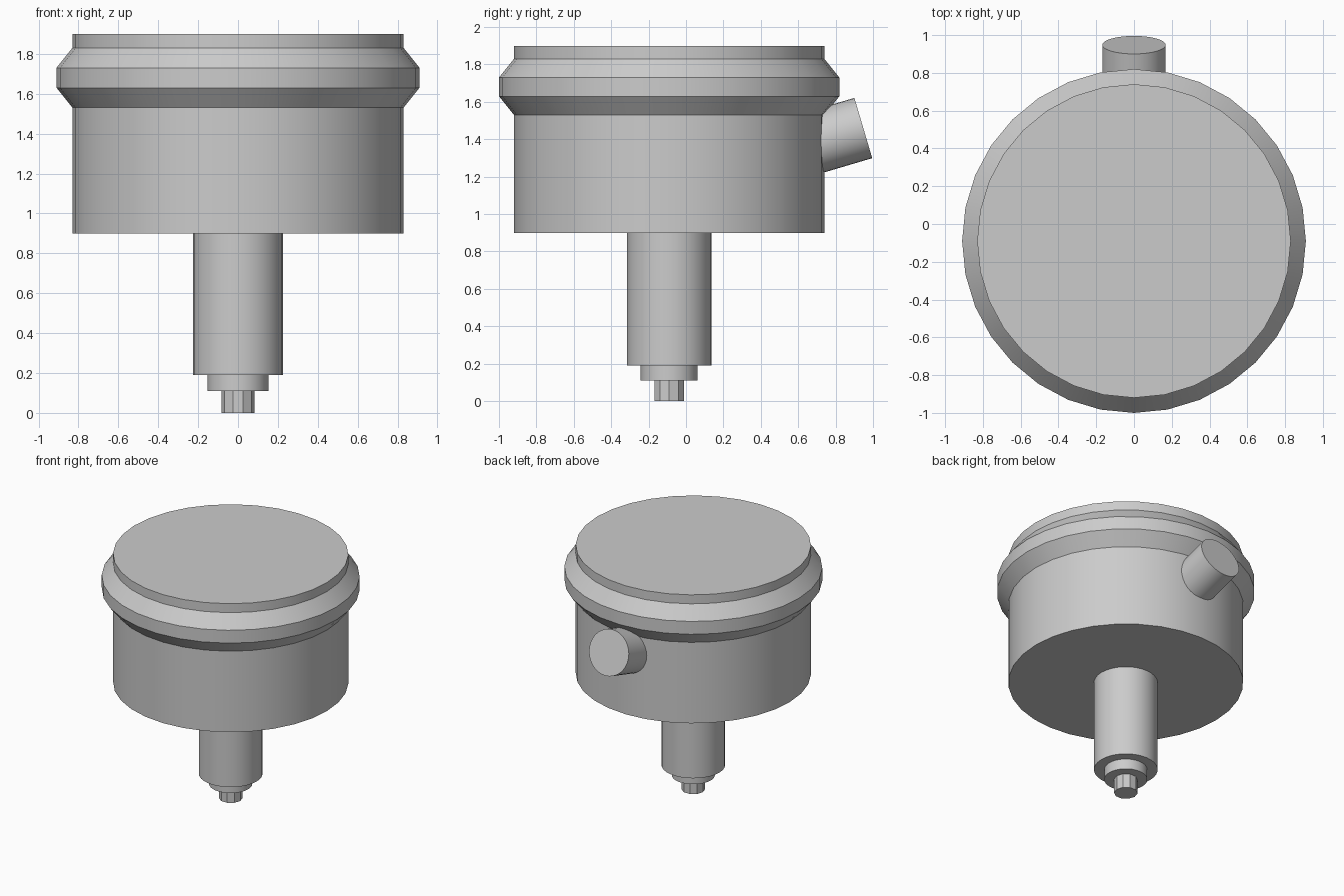
import bpy
import bmesh
import math
from mathutils import Matrix, Vector

if "Cube" in bpy.data.objects:
    bpy.data.objects.remove(bpy.data.objects["Cube"])

AXIS = Vector((0, -0.09, 0))

grey = bpy.data.materials.new("light_grey")
grey.use_nodes = True
colour = (0.6, 0.6, 0.6, 1)
grey.diffuse_color = colour
grey.node_tree.nodes["Principled BSDF"].inputs["Base Color"].default_value = colour


def turned(name, profile, sides=32, matrix=Matrix.Translation(AXIS)):
    """Closed solid of revolution from (radius, height) points, bottom to top."""
    bm = bmesh.new()
    rings = []
    for r, z in profile:
        angles = [2 * math.pi * i / sides for i in range(sides)]
        rings.append([bm.verts.new((r * math.cos(a), r * math.sin(a), z)) for a in angles])
    for low, high in zip(rings, rings[1:]):
        for i in range(sides):
            j = (i + 1) % sides
            bm.faces.new((low[i], low[j], high[j], high[i]))
    bm.faces.new(rings[0][::-1])
    bm.faces.new(rings[-1])
    bm.transform(matrix)
    mesh = bpy.data.meshes.new(name)
    bm.to_mesh(mesh)
    bm.free()
    mesh.materials.append(grey)
    obj = bpy.data.objects.new(name, mesh)
    bpy.context.collection.objects.link(obj)
    bpy.ops.object.select_all(action="DESELECT")
    obj.select_set(True)
    bpy.context.view_layer.objects.active = obj
    bpy.ops.object.shade_smooth_by_angle(angle=math.radians(30))
    return obj


# Drum with its bevelled rim and raised lid
turned("drum_body", [(0.83, 0.9), (0.83, 1.53), (0.91, 1.63),
                     (0.91, 1.73), (0.83, 1.83), (0.83, 1.9)])

# Stepped stem below the drum
turned("stem", [(0.225, 0.19), (0.225, 0.9)])
turned("stem_collar", [(0.152, 0.11), (0.152, 0.19)])
turned("stem_tip", [(0.083, 0), (0.083, 0.11)], sides=10)

# Tilted spout at the back, rooted inside the drum
tilt = Matrix.Rotation(math.radians(-73.5), 4, "X")
spout_end = Matrix.Translation((0, 0.948, 1.46))
turned("back_spout", [(0.168, -0.4), (0.168, 0)], matrix=spout_end @ tilt)
